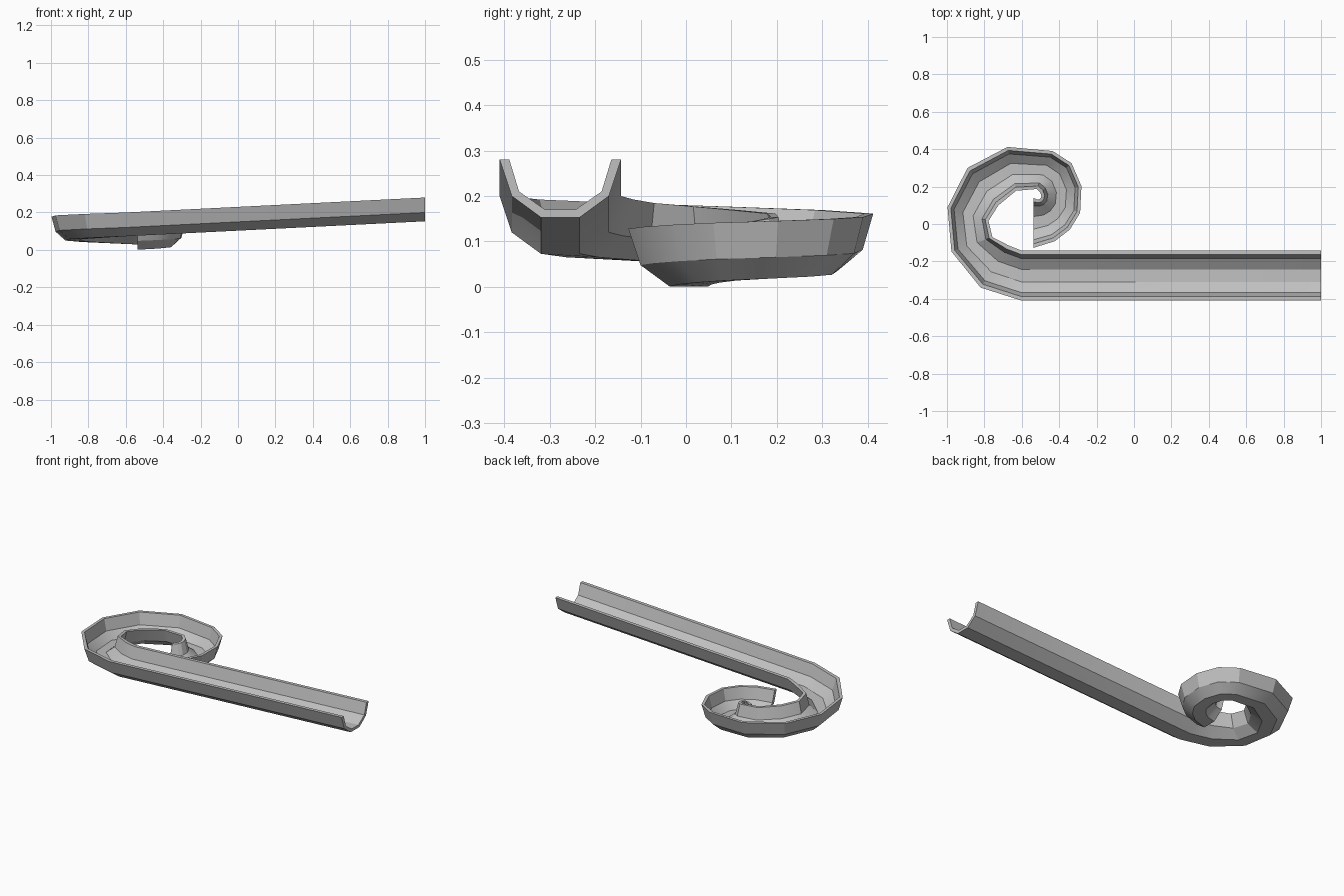
import bpy, bmesh, math
from mathutils import Vector

cube = bpy.data.objects.get("Cube")
if cube:
    bpy.data.objects.remove(cube, do_unlink=True)


def make_material(name, color):
    mat = bpy.data.materials.new(name)
    mat.use_nodes = True
    mat.diffuse_color = color
    mat.node_tree.nodes["Principled BSDF"].inputs["Base Color"].default_value = color
    return mat


def rim_height(station):
    """Rim height at each station: steep chute, long bend, then tight curl."""
    if station < 0:
        return 0.28
    if station <= 6:
        return 0.2 - 0.0077 * station
    return 0.154 - 0.0043 * (station - 6)


# Plan of the two rims: straight chute first, then the spiral
outer_rim = [(1, -.41), (-.6, -.41), (-.82, -.34), (-.976, -.147), (-.997, .09),
             (-.89, .3), (-.676, .412), (-.435, .39), (-.334, .325), (-.281, .203),
             (-.288, .06), (-.343, -.03), (-.424, -.092), (-.536, -.127)]
inner_rim = [(1, -.143), (-.6, -.143), (-.67, -.115), (-.757, -.07), (-.778, .016),
             (-.725, .1), (-.63, .178), (-.52, .187), (-.502, .17), (-.495, .15),
             (-.5, .136), (-.51, .13), (-.52, .132), (-.536, .14)]

# Half profiles: (fraction of half width, height below the rim)
outside = [(1, 0), (.8, -.08), (.32, -.127)]
inside = [(.84, 0), (.68, -.07), (.25, -.11)]


def full_profile(half):
    return half + [(-u, z) for u, z in reversed(half)]


profile = full_profile(outside) + full_profile(inside)[::-1]
count = len(profile)


def build_trough(name, material):
    bm = bmesh.new()
    rings = []
    for i, (a, b) in enumerate(zip(outer_rim, inner_rim)):
        a, b = Vector(a), Vector(b)
        middle, half = (a + b) / 2, (a - b) / 2
        top = rim_height(i - 1)
        ring = []
        for u, z in profile:
            p = middle + half * u
            ring.append(bm.verts.new((p.x, p.y, top + z)))
        rings.append(ring)
    # Skin between sections
    for r, s in zip(rings, rings[1:]):
        for k in range(count):
            n = (k + 1) % count
            bm.faces.new((r[k], r[n], s[n], s[k]))
    # Close the wall thickness at both ends
    for ring in (rings[0], rings[-1]):
        for k in range(count // 2 - 1):
            bm.faces.new((ring[k], ring[k + 1], ring[count - 2 - k], ring[count - 1 - k]))
    bmesh.ops.recalc_face_normals(bm, faces=bm.faces)
    mesh = bpy.data.meshes.new(name)
    bm.to_mesh(mesh)
    bm.free()
    mesh.materials.append(material)
    obj = bpy.data.objects.new(name, mesh)
    bpy.context.collection.objects.link(obj)
    return obj


trough = build_trough("spiral_trough", make_material("light grey", (0.53, 0.53, 0.53, 1)))

# Soft bends, crisp profile corners
bpy.ops.object.select_all(action="DESELECT")
trough.select_set(True)
bpy.context.view_layer.objects.active = trough
bpy.ops.object.shade_smooth_by_angle(angle=math.radians(25))
